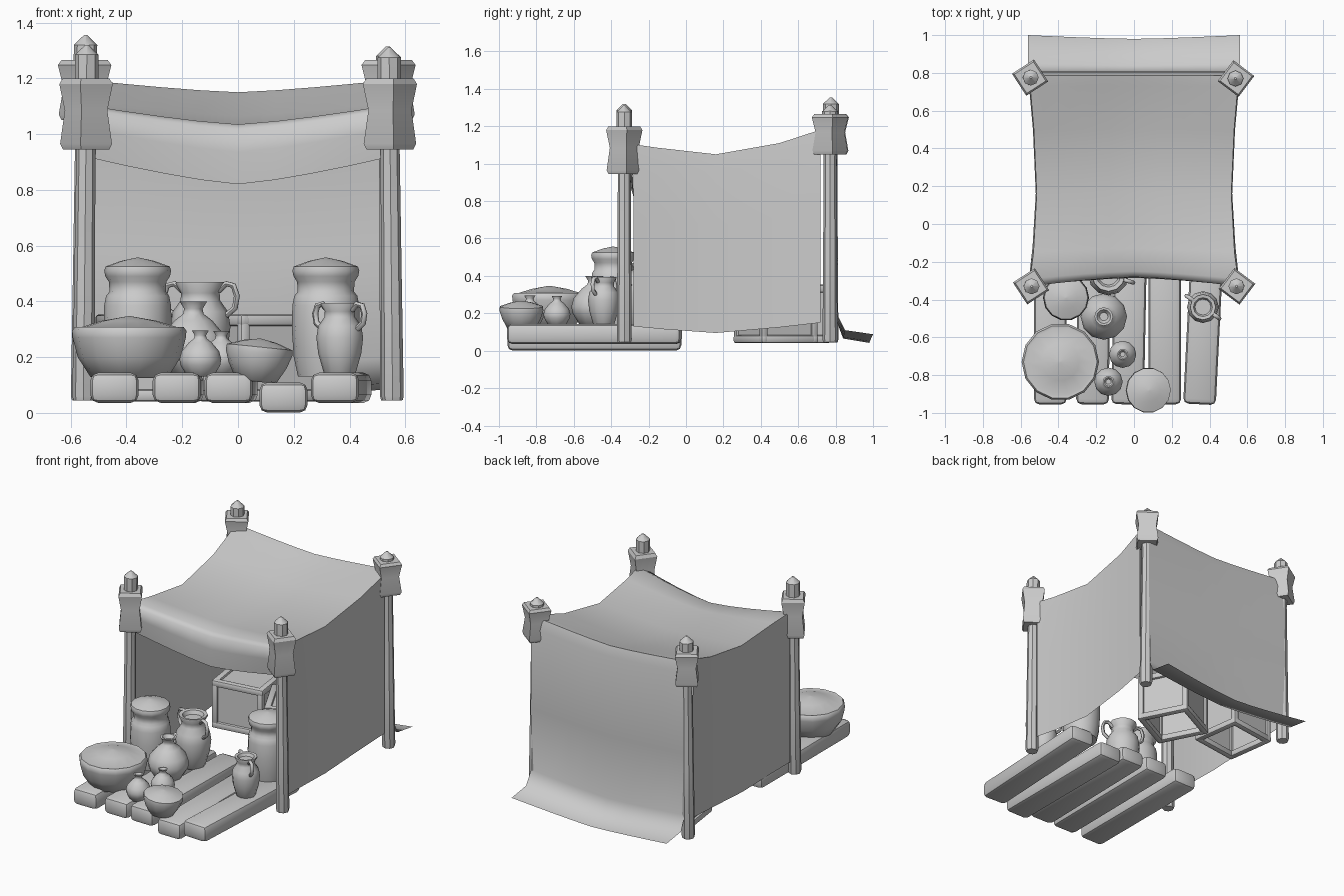
import bpy, bmesh, math
from mathutils import Vector, Matrix

if "Cube" in bpy.data.objects:
    bpy.data.objects.remove(bpy.data.objects["Cube"])


def finish(name, bm, loc=(0, 0, 0), rot=(0, 0, 0), smooth=40, recalc=True):
    if recalc:
        bmesh.ops.recalc_face_normals(bm, faces=bm.faces)
    me = bpy.data.meshes.new(name)
    bm.to_mesh(me)
    bm.free()
    ob = bpy.data.objects.new(name, me)
    bpy.context.collection.objects.link(ob)
    ob.location, ob.rotation_euler = loc, rot
    bpy.ops.object.select_all(action='DESELECT')
    ob.select_set(True)
    bpy.context.view_layer.objects.active = ob
    if smooth:
        bpy.ops.object.shade_smooth_by_angle(angle=math.radians(smooth))
    return ob


def lathe(name, profile, loc, sides=14, rot=(0, 0, 0), smooth=50):
    """Spin (radius, z) points around z; ends are capped."""
    bm = bmesh.new()
    rings = []
    for r, z in profile:
        rings.append([bm.verts.new((r * math.cos(2 * math.pi * i / sides),
                                    r * math.sin(2 * math.pi * i / sides), z)) for i in range(sides)])
    for a, b in zip(rings, rings[1:]):
        for i in range(sides):
            j = (i + 1) % sides
            bm.faces.new((a[i], a[j], b[j], b[i]))
    bm.faces.new(rings[0][::-1])
    bm.faces.new(rings[-1])
    return finish(name, bm, loc, rot, smooth)


def grid(name, rows):
    bm = bmesh.new()
    vs = [[bm.verts.new(p) for p in row] for row in rows]
    for a, b in zip(vs, vs[1:]):
        for i in range(len(a) - 1):
            bm.faces.new((a[i], a[i + 1], b[i + 1], b[i]))
    return finish(name, bm, smooth=70, recalc=False)


def box(name, size, loc, rot=(0, 0, 0), bevel=0.0):
    bm = bmesh.new()
    bmesh.ops.create_cube(bm, size=1)
    bmesh.ops.scale(bm, vec=size, verts=bm.verts)
    if bevel:
        bmesh.ops.bevel(bm, geom=bm.edges[:], offset=bevel, segments=2, profile=0.5, affect='EDGES')
    return finish(name, bm, loc, rot, 40 if bevel else 0)


def tube(name, pts, radius, loc, angle):
    cu = bpy.data.curves.new(name, 'CURVE')
    cu.dimensions = '3D'
    cu.bevel_depth, cu.bevel_resolution, cu.use_fill_caps = radius, 1, True
    sp = cu.splines.new('POLY')
    sp.points.add(len(pts) - 1)
    for p, co in zip(sp.points, pts):
        p.co = (*co, 1)
    ob = bpy.data.objects.new(name, cu)
    bpy.context.collection.objects.link(ob)
    ob.location, ob.rotation_euler = loc, (0, 0, angle)
    bpy.ops.object.select_all(action='DESELECT')
    ob.select_set(True)
    bpy.context.view_layer.objects.active = ob
    bpy.ops.object.convert(target='MESH')
    bpy.ops.object.shade_smooth_by_angle(angle=math.radians(60))


# Corner posts with flared square collars
for name, x, y, top, c0 in (("front_left", -.555, -.33, 1.32, .945), ("front_right", .555, -.33, 1.31, .945),
                            ("back_left", -.56, .775, 1.355, 1.05), ("back_right", .55, .77, 1.315, 1.05)):
    lean = -math.copysign(.01, x)
    lathe(name + "_post", [(.036, .045), (.04, .06), (.037, .5), (.034, 1.0), (.042, top - .12),
                           (.042, top - .035), (.006, top)], (x, y, 0), 8, (0, lean, 0), 40)
    h = 1.2 - c0 if y < 0 else .215
    lathe(name + "_collar", [(.085, c0), (.095, c0 + .02), (.078, c0 + h * .55), (.098, c0 + h * .92),
                             (.085, c0 + h), (.05, c0 + h)], (x + lean, y, 0), 4,
          (0, 0, math.radians(8 if x > 0 else -12)), 30)

# Canopy cloth: front valance, sagging roof, back wall and flared hem
# (y, corner z, sag in z, half width, sag in y)
PATH = [(-.31, .915, .095, .53, .03), (-.325, 1.02, .085, .54, .04), (-.33, 1.09, .075, .55, .05),
        (-.29, 1.105, .07, .55, .04), (-.15, 1.085, .05, .532, .02), (.16, 1.05, .035, .515, 0),
        (.5, 1.11, .045, .53, 0), (.73, 1.185, .05, .55, 0), (.785, 1.195, .045, .555, 0),
        (.805, 1.13, .04, .555, 0), (.81, .6, .03, .555, 0), (.805, .2, .04, .555, 0),
        (.85, .11, .045, .56, -.01), (1.0, .088, .046, .56, -.02)]
US = [i / 4 for i in range(-4, 5)]
grid("canopy_cloth", [[(hw * u, y + ys * (1 - abs(u) ** 1.4), z - s * (1 - abs(u) ** 1.3)) for u in US]
                      for y, z, s, hw, ys in PATH])

# Side curtains hanging from the roof edges
for side, name in ((-1, "left_curtain"), (1, "right_curtain")):
    rows = []
    for (y, z, s, hw, ys), yb, zb in zip(PATH[3:8], (-.28, -.12, .16, .5, .72), (.13, .115, .095, .125, .15)):
        top, bot = Vector((side * hw, y, z)), Vector((side * (hw + .005), yb, zb))
        row = [top] + [Vector((bot.x, yb, zb + (z - zb) * t)) for t in (.9, .6, .3, 0)]
        rows.append(row if side < 0 else row[::-1])
    grid(name, rows)

# Floor planks
for i, (x, z, ang) in enumerate(((-.443, .09, .0), (-.215, .09, -.01), (-.025, .09, -.02),
                                 (.163, .055, 0), (.37, .09, -.05))):
    box("plank_%d" % (i + 1), (.173, .93, .108), (x, -.49, z), (0, 0, ang), .028)

# Wide lidded bowl and small lidded bowl
lathe("large_bowl", [(.12, .125), (.14, .13), (.185, .2), (.203, .27), (.205, .295), (.195, .308),
                     (.18, .305), (.1, .33), (.005, .347)], (-.39, -.73, 0), 14)
lathe("small_bowl", [(.06, 0), (.075, .005), (.105, .06), (.12, .105), (.118, .125), (.108, .128),
                     (.06, .145), (.004, .155)], (.065, -.88, .112), 14, (0, .1, 0))

# Tall lidded storage jars
JAR = [(.1, .13), (.115, .2), (.122, .3), (.12, .385), (.113, .42), (.101, .435), (.103, .47),
       (.116, .49), (.12, .51), (.115, .525), (.06, .545), (.004, .557)]
lathe("left_storage_jar", JAR, (-.36, -.39, 0))
lathe("right_storage_jar", JAR, (.315, -.14, 0))

# Round bottles with narrow necks
BOTTLE = [(.55, 0), (.65, .02), (.95, .25), (1, .38), (.9, .55), (.55, .74), (.3, .83), (.27, .9),
          (.4, 1), (.3, 1), (.18, .92)]
for name, x, y, z, r, h in (("large_bottle", -.16, -.49, .135, .123, .265),
                            ("small_bottle_front", -.135, -.835, .13, .075, .165),
                            ("small_bottle_rear", -.06, -.69, .135, .072, .158)):
    lathe(name, [(r * a, z + h * b) for a, b in BOTTLE], (x, y, 0), 12)

# Two-handled jugs
JUG = [(.6, 0), (.68, .03), (.92, .3), (1, .52), (.92, .68), (.66, .8), (.64, .88), (.82, .98),
       (.8, 1), (.6, .99), (.5, .92)]
for name, x, y, z, r, h, ang in (("right_jug", .365, -.44, .135, .084, .26, -.6),
                                 ("middle_jug", -.135, -.27, .135, .108, .335, -.3)):
    lathe(name, [(r * a, z + h * b) for a, b in JUG], (x, y, 0), 12)
    for s in (-1, 1):
        tube(name + "_handle", [(s * r * a, 0, z + h * b) for a, b in
                                ((.62, .9), (.9, .98), (1.15, .96), (1.27, .85), (1.2, .72), (.9, .64))],
             .011, (x, y, 0), ang)


# Wooden crates: beam frame with recessed panels
def crate(name, loc, ang, w=.3, h=.27, t=.042):
    m = Matrix.Translation(loc) @ Matrix.Rotation(ang, 4, 'Z')
    for sx in (-1, 1):
        for sz in (0, h):
            box(name + "_beam", (t, w + t, t), m @ Vector((sx * w / 2, 0, sz)), (0, 0, ang), .012)
            box(name + "_beam", (w + t, t, t), m @ Vector((0, sx * w / 2, sz)), (0, 0, ang), .012)
        for sy in (-1, 1):
            box(name + "_upright", (t * .9, t * .9, h), m @ Vector((sx * w / 2, sy * w / 2, h / 2)),
                (0, 0, ang), .01)
        box(name + "_panel", (.012, w, h), m @ Vector((sx * w / 2, 0, h / 2)), (0, 0, ang))
        box(name + "_panel", (w, .012, h), m @ Vector((0, sx * w / 2, h / 2)), (0, 0, ang))
    box(name + "_top", (w, w, .012), m @ Vector((0, 0, h)), (0, 0, ang))


crate("right_crate", (.085, .48, .062), math.radians(27))
crate("left_crate", (-.32, .58, .062), math.radians(8))
